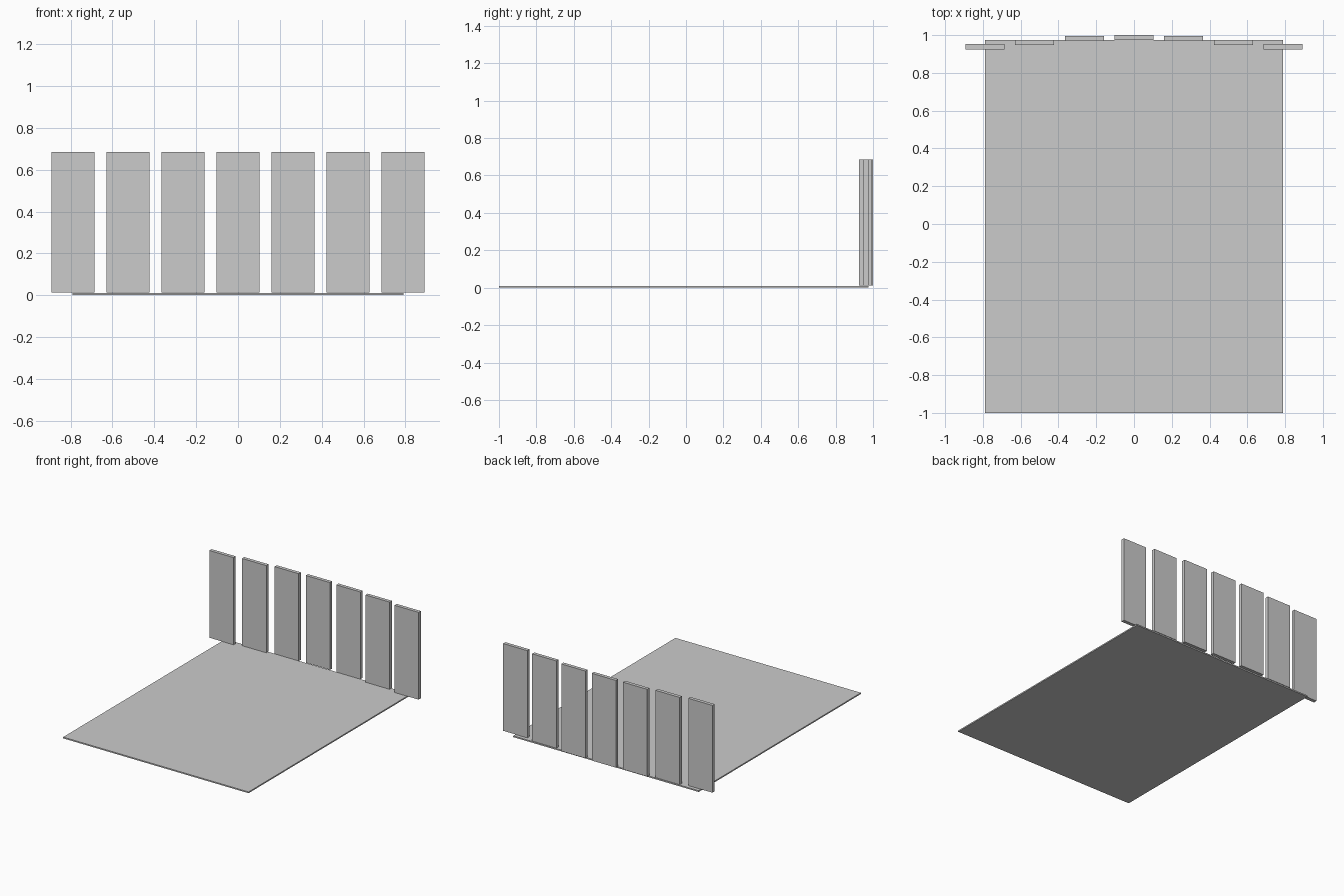
import bpy

if "Cube" in bpy.data.objects:
    bpy.data.objects.remove(bpy.data.objects["Cube"])


def box(name, x, y, z):
    """Add a box spanning the given (min, max) ranges."""
    bpy.ops.mesh.primitive_cube_add(size=1, location=[sum(r) / 2 for r in (x, y, z)])
    ob = bpy.context.object
    ob.name = name
    ob.scale = [r[1] - r[0] for r in (x, y, z)]
    bpy.ops.object.transform_apply(location=False, rotation=False, scale=True)
    return ob


# Thin floor slab
box("floor", (-0.79, 0.79), (-1.0, 0.975), (0.0, 0.01))

# Seven upright panels, stepped forward from the centre to form a shallow arc
back_edges = [1.0, 0.995, 0.975, 0.952]
spacing, half_width, thickness = 0.263, 0.103, 0.027
for i in range(-3, 4):
    back = back_edges[abs(i)]
    cx = i * spacing
    box(f"back_panel_{i + 4}", (cx - half_width, cx + half_width),
        (back - thickness, back), (0.013, 0.685))
